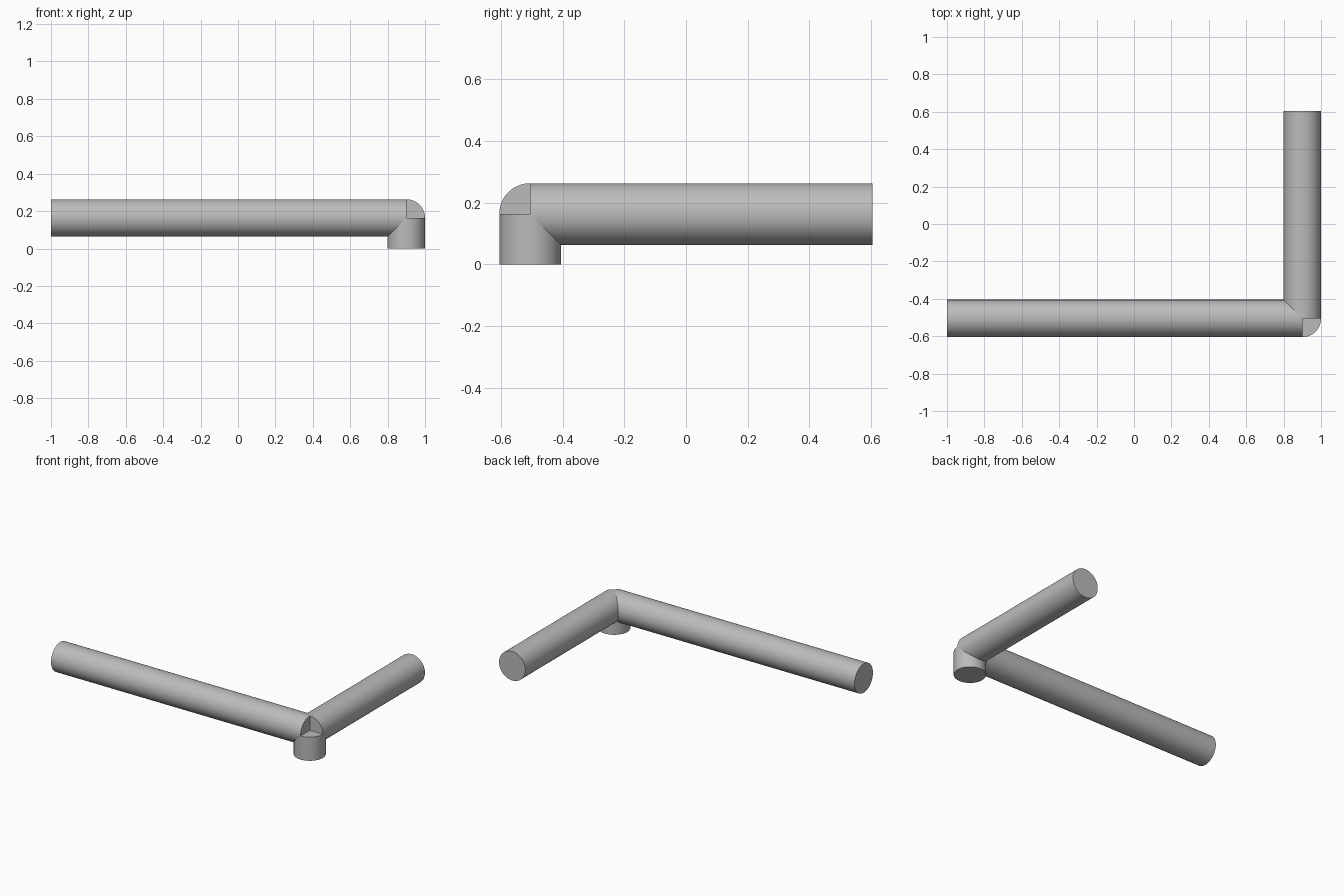
import bpy
import math
from mathutils import Vector

cube = bpy.data.objects.get("Cube")
if cube:
    bpy.data.objects.remove(cube, do_unlink=True)

# Plain grey for every pipe
GREY = (0.5, 0.5, 0.5, 1.0)
grey = bpy.data.materials.new("plain_grey")
grey.use_nodes = True
grey.diffuse_color = GREY
grey.node_tree.nodes["Principled BSDF"].inputs["Base Color"].default_value = GREY

RADIUS = 0.1
CORNER = Vector((0.9, -0.505, 0.163))


def pipe(name, end):
    """Capped round bar running from the shared corner to an end point."""
    axis = Vector(end) - CORNER
    bpy.ops.mesh.primitive_cylinder_add(
        vertices=96, radius=RADIUS, depth=axis.length,
        location=CORNER + axis / 2,
        rotation=axis.to_track_quat('Z', 'Y').to_euler())
    obj = bpy.context.object
    obj.name = name
    obj.data.materials.append(grey)
    bpy.ops.object.shade_smooth_by_angle(angle=math.radians(30))
    return obj


# Three bars that start at the same corner point, one along each axis
pipe("long_bar", (-1.0, CORNER.y, CORNER.z))
pipe("side_bar", (CORNER.x, 0.605, CORNER.z))
pipe("short_foot", (CORNER.x, CORNER.y, 0.0))
